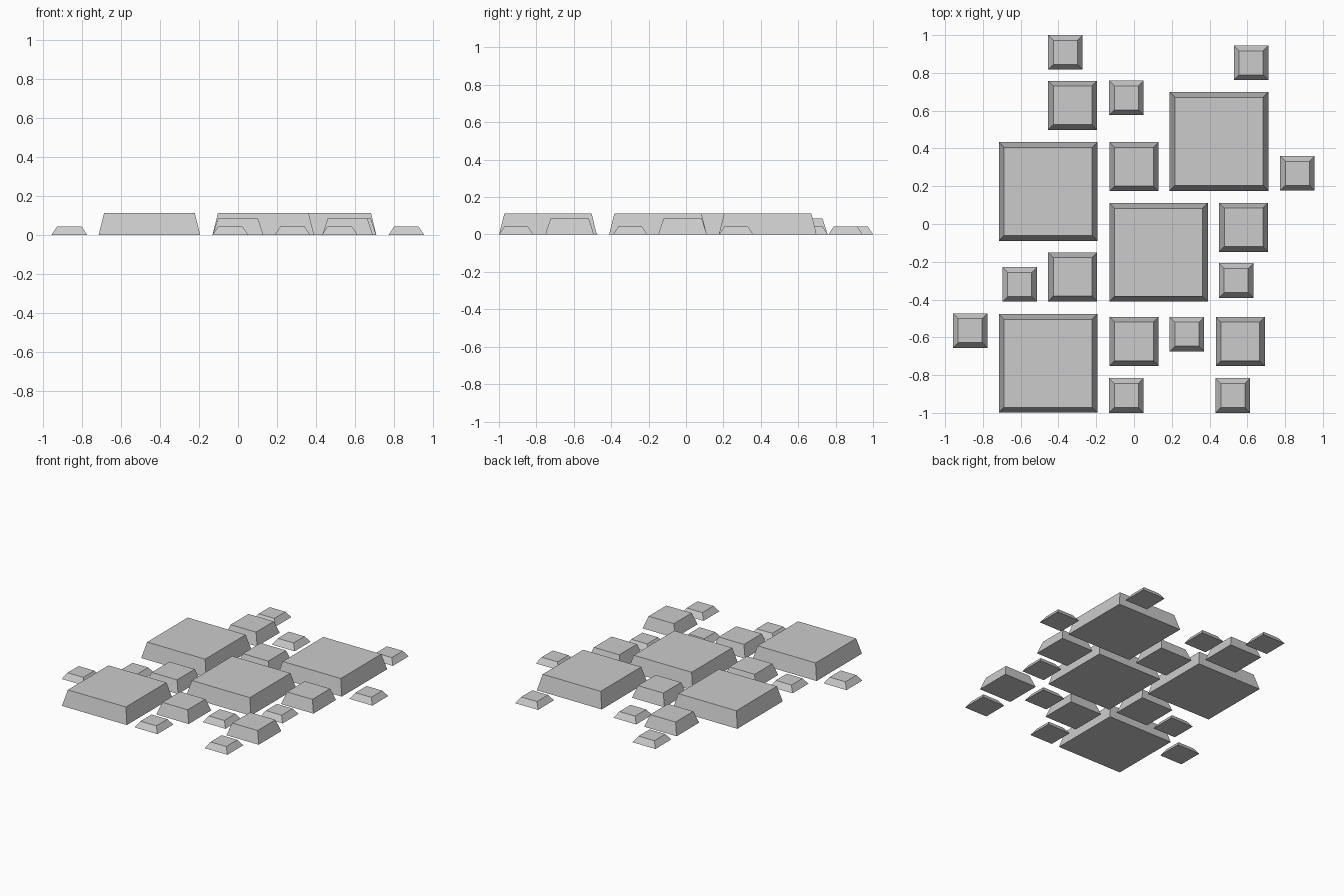
import bpy, bmesh

if "Cube" in bpy.data.objects:
    bpy.data.objects.remove(bpy.data.objects["Cube"])

INSET = 0.028  # bevel slope width, same on every tile


def tile(name, x, y, side, height):
    """Flat-topped tile: square base with a slightly smaller square top."""
    bm = bmesh.new()
    bmesh.ops.create_cube(bm, size=1)
    for v in bm.verts:
        top = v.co.z > 0
        s = side - 2 * INSET if top else side
        v.co = (v.co.x * s, v.co.y * s, height if top else 0)
    mesh = bpy.data.meshes.new(name)
    bm.to_mesh(mesh)
    bm.free()
    obj = bpy.data.objects.new(name, mesh)
    obj.location = (x, y, 0)
    bpy.context.collection.objects.link(obj)


# tile kinds: side, height, centres
kinds = {
    "large_tile": (0.522, 0.113, [
        (-0.455, 0.172), (0.45, 0.437), (0.13, -0.15), (-0.455, -0.738)]),
    "medium_tile": (0.26, 0.085, [
        (-0.325, 0.628), (0, 0.304), (0.58, -0.018),
        (-0.325, -0.28), (0, -0.622), (0.563, -0.622)]),
    "small_tile": (0.183, 0.042, [
        (-0.363, 0.909), (0.62, 0.853), (-0.04, 0.668), (0.865, 0.268),
        (-0.605, -0.32), (0.541, -0.299), (-0.867, -0.565),
        (0.28, -0.583), (-0.04, -0.908), (0.523, -0.908)]),
}

for name, (side, height, centres) in kinds.items():
    for i, (x, y) in enumerate(centres, 1):
        tile(f"{name}_{i}", x, y, side, height)
